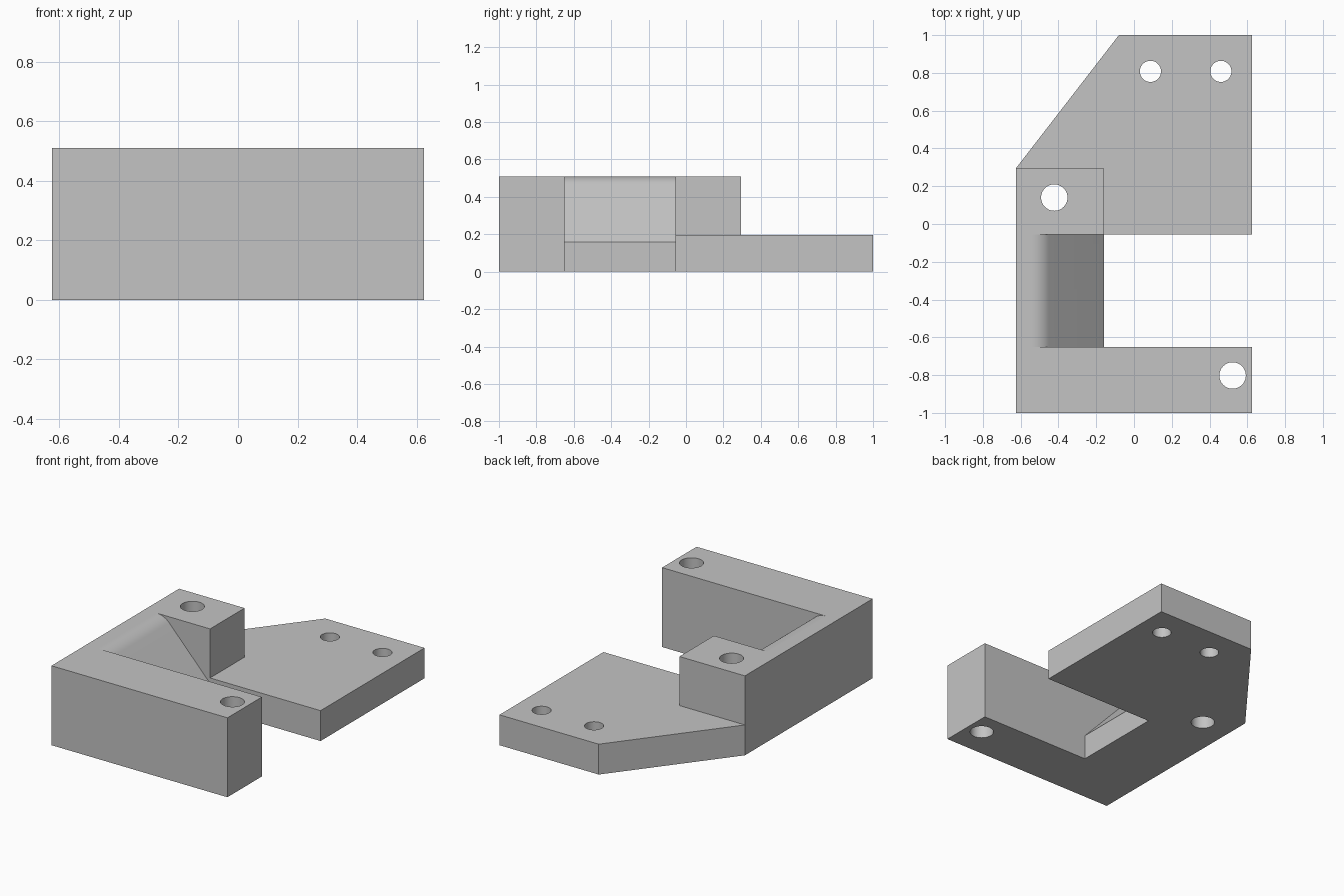
import bpy, bmesh, math
from mathutils import Vector

cube = bpy.data.objects.get("Cube")
if cube:
    bpy.data.objects.remove(cube, do_unlink=True)

W, TOP, PLATE = 0.625, 0.51, 0.195          # half width, full height, plate height
POST_X, BAR_Y, GAP_Y, POST_Y = -0.16, -0.65, -0.055, 0.295

grey = bpy.data.materials.new("plain grey")
grey.use_nodes = True
grey.diffuse_color = (0.55, 0.55, 0.55, 1)
grey.node_tree.nodes["Principled BSDF"].inputs["Base Color"].default_value = (0.55, 0.55, 0.55, 1)


def prism(name, points, shift):
    """Extrude a closed outline of 3D points along shift."""
    bm = bmesh.new()
    face = bm.faces.new([bm.verts.new(p) for p in points])
    result = bmesh.ops.extrude_face_region(bm, geom=[face], use_keep_orig=True)
    moved = [v for v in result["geom"] if isinstance(v, bmesh.types.BMVert)]
    bmesh.ops.translate(bm, verts=moved, vec=Vector(shift))
    bmesh.ops.recalc_face_normals(bm, faces=bm.faces)
    mesh = bpy.data.meshes.new(name)
    bm.to_mesh(mesh)
    bm.free()
    mesh.materials.append(grey)
    obj = bpy.data.objects.new(name, mesh)
    bpy.context.collection.objects.link(obj)
    return obj


def block(name, x0, x1, y0, y1, height):
    outline = [(x0, y0, 0), (x1, y0, 0), (x1, y1, 0), (x0, y1, 0)]
    return prism(name, outline, (0, 0, height))


def combine(target, tool, operation):
    mod = target.modifiers.new(operation.lower(), "BOOLEAN")
    mod.operation, mod.solver, mod.object = operation, "EXACT", tool
    bpy.context.view_layer.objects.active = target
    bpy.ops.object.modifier_apply(modifier=mod.name)
    bpy.data.objects.remove(tool, do_unlink=True)


# Front bar, rear post and the low base plate with its slanted corner
body = block("bracket_body", -W, W, -1, BAR_Y, TOP)
post = block("rear_post", -W, POST_X, GAP_Y, POST_Y, TOP)
plate = prism("base_plate", [(-W, GAP_Y, 0), (W, GAP_Y, 0), (W, 1, 0),
                             (-0.08, 1, 0), (-W, POST_Y, 0)], (0, 0, PLATE))

# Bridge between bar and post: flat top, rounded shoulder, slope, short front lip
lip, start, angle = 0.16, -0.54, math.radians(47)
corner = POST_X - (TOP - lip) / math.tan(angle)
radius = (corner - start) / math.tan(angle / 2)
shoulder = [(start + radius * math.sin(angle * i / 8), BAR_Y,
             TOP - radius * (1 - math.cos(angle * i / 8))) for i in range(9)]
outline = [(-W, BAR_Y, 0), (-W, BAR_Y, TOP)] + shoulder
outline += [(POST_X, BAR_Y, lip), (POST_X, BAR_Y, 0)]
bridge = prism("sloped_bridge", outline, (0, GAP_Y - BAR_Y, 0))

for part in (bridge, post, plate):
    combine(body, part, "UNION")

# Screw holes
for x, y, r in ((0.087, 0.808, 0.056), (0.46, 0.808, 0.056),
                (-0.422, 0.14, 0.07), (0.522, -0.802, 0.07)):
    ring = [(x + r * math.cos(a), y + r * math.sin(a), -0.1)
            for a in (math.tau * i / 48 for i in range(48))]
    cutter = prism("hole_cutter", ring, (0, 0, 1))
    cutter.hide_render = True
    combine(body, cutter, "DIFFERENCE")

bpy.ops.object.select_all(action="DESELECT")
body.select_set(True)
bpy.context.view_layer.objects.active = body
bpy.ops.object.shade_smooth_by_angle(angle=math.radians(30))
